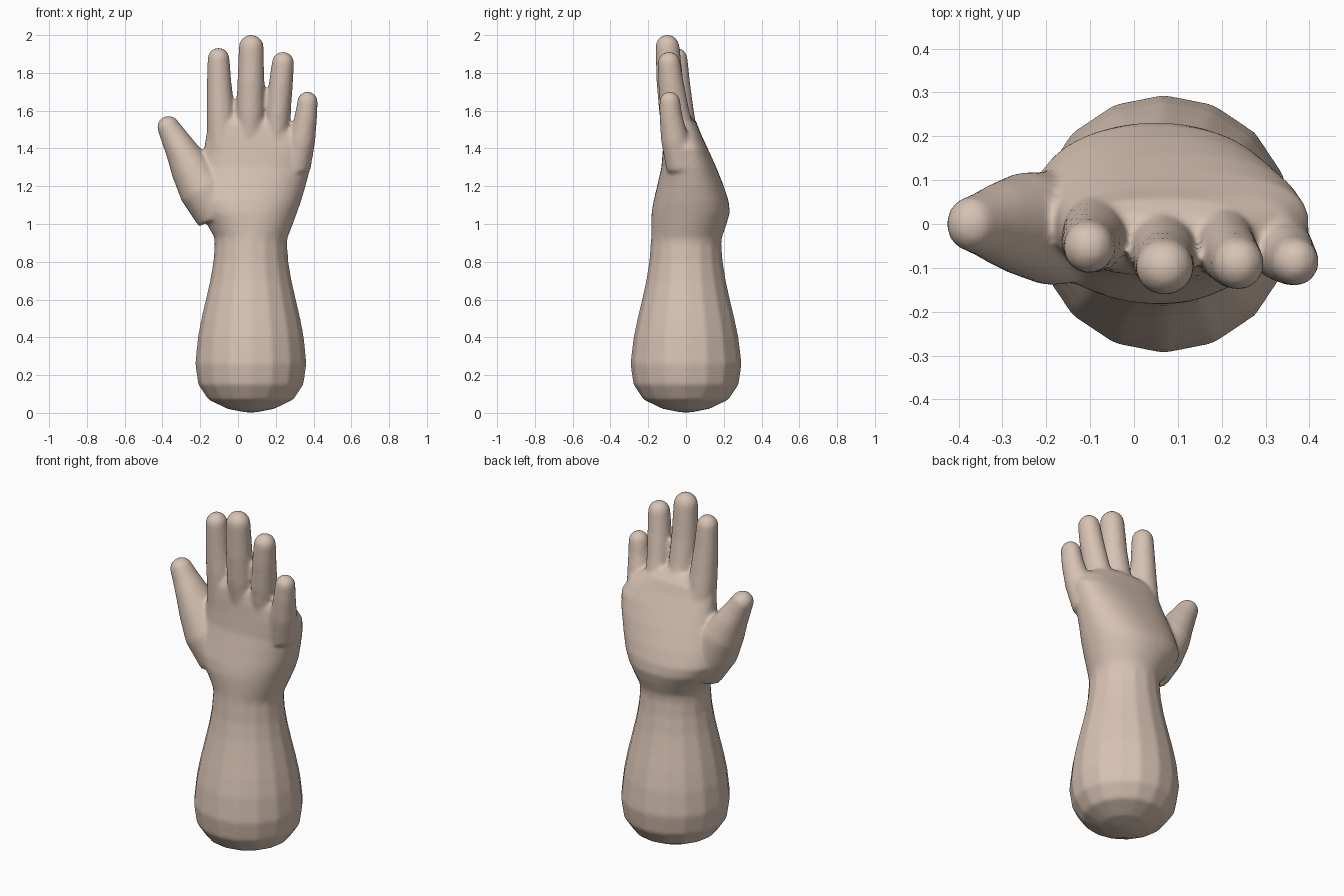
import bpy, bmesh
from math import sin, cos, pi, radians
from mathutils import Vector

bm = bmesh.new()


def loft(rings, sides):
    """Skin a closed volume over rings of (centre, u axis, v axis, square-ness)."""
    loops = []
    for c, u, v, e in rings:
        loop = []
        for i in range(sides):
            a = 2 * pi * i / sides
            ca, sa = cos(a), sin(a)
            k = (abs(ca) ** e + abs(sa) ** e) ** (-1 / e)
            loop.append(bm.verts.new(c + u * ca * k + v * sa * k))
        loops.append(loop)
    for a, b in zip(loops, loops[1:]):
        for i in range(sides):
            j = (i + 1) % sides
            bm.faces.new((a[i], a[j], b[j], b[i]))
    bm.faces.new(loops[0][::-1])
    bm.faces.new(loops[-1])


def upright(sections, sides):
    """Loft from (z, x0, x1, y0, y1, square-ness)."""
    loft([(Vector(((x0 + x1) / 2, (y0 + y1) / 2, z)),
           Vector(((x1 - x0) / 2, 0, 0)), Vector((0, (y1 - y0) / 2, 0)), e)
          for z, x0, x1, y0, y1, e in sections], sides)


def digit(pts):
    """Tapered finger through (x, y, z, radius x, radius y) with a round tip."""
    rings = []
    n = len(pts)
    for i, (x, y, z, ru, rv) in enumerate(pts):
        t = (Vector(pts[min(i + 1, n - 1)][:3]) - Vector(pts[max(i - 1, 0)][:3])).normalized()
        u = Vector((0, 1, 0)).cross(t).normalized()
        v = t.cross(u)
        rings.append((Vector((x, y, z)), u * ru, v * rv, 2))
    c, u, v, e = rings[-1]
    r = u.length
    for deg in (20, 40, 60, 75, 86):
        a = radians(deg)
        rings.append((c + t * r * sin(a), u * cos(a), v * cos(a), e))
    loft(rings, 24)


# forearm with faceted rounded end
def arm(z, r, ry=None):
    ry = ry or r
    return (z, 0.068 - r, 0.068 + r, -ry, ry, 2)


upright([arm(0.003, 0.03), arm(0.022, 0.125), arm(0.07, 0.225), arm(0.15, 0.279),
         arm(0.26, 0.295), arm(0.4, 0.281, 0.278), arm(0.5, 0.262, 0.257),
         arm(0.6, 0.239, 0.233), arm(0.7, 0.216, 0.211), arm(0.8, 0.199, 0.195),
         arm(0.9, 0.192, 0.187), arm(1.0, 0.2, 0.18)], 16)

# palm and wrist
upright([(0.84, -0.12, 0.25, -0.18, 0.18, 2),
         (0.93, -0.125, 0.263, -0.183, 0.19, 2),
         (1.0, -0.165, 0.29, -0.183, 0.215, 2.1),
         (1.06, -0.21, 0.312, -0.182, 0.232, 2.2),
         (1.12, -0.235, 0.333, -0.172, 0.226, 2.3),
         (1.2, -0.225, 0.357, -0.153, 0.2, 2.3),
         (1.3, -0.2, 0.383, -0.13, 0.16, 2.4),
         (1.4, -0.178, 0.4, -0.122, 0.115, 2.6),
         (1.47, -0.168, 0.36, -0.118, 0.082, 2.6),
         (1.53, -0.155, 0.28, -0.11, 0.058, 2.5),
         (1.575, -0.12, 0.21, -0.085, 0.02, 2.2)], 48)

# fingers: index, middle, ring, little
digit([(-0.085, -0.01, 1.35, .078, .09), (-0.092, -0.035, 1.6, .074, .076),
       (-0.1, -0.045, 1.75, .065, .066), (-0.103, -0.052, 1.875, .058, .06)])
digit([(0.06, -0.01, 1.35, .078, .09), (0.066, -0.065, 1.6, .075, .078),
       (0.068, -0.085, 1.75, .071, .071), (0.07, -0.098, 1.936, .066, .064)])
digit([(0.19, -0.01, 1.35, .075, .09), (0.213, -0.06, 1.6, .067, .076),
       (0.228, -0.08, 1.75, .063, .067), (0.238, -0.09, 1.853, .059, .06)])
digit([(0.31, -0.02, 1.3, .075, .085), (0.34, -0.06, 1.45, .07, .073),
       (0.36, -0.08, 1.57, .059, .061), (0.368, -0.086, 1.647, .054, .055)])

# thumb
digit([(-0.1, 0.0, 1.06, .13, .13), (-0.19, -0.01, 1.19, .128, .13),
       (-0.252, 0.0, 1.3, .108, .118), (-0.305, 0.0, 1.4, .083, .095),
       (-0.342, 0.0, 1.465, .07, .075), (-0.368, 0.0, 1.513, .06, .064)])

mesh = bpy.data.meshes.new("hand_and_forearm")
bmesh.ops.recalc_face_normals(bm, faces=bm.faces)
bm.to_mesh(mesh)
bm.free()
hand = bpy.data.objects.new("hand_and_forearm", mesh)
bpy.context.collection.objects.link(hand)

# fuse parts into one skin with soft webs
remesh = hand.modifiers.new("fuse", 'REMESH')
remesh.mode = 'VOXEL'
remesh.voxel_size = 0.011
remesh.use_smooth_shade = True
soft = hand.modifiers.new("soften", 'SMOOTH')
soft.factor = 0.5
soft.iterations = 6

skin = bpy.data.materials.new("skin")
skin.diffuse_color = (0.68, 0.54, 0.45, 1)
mesh.materials.append(skin)
